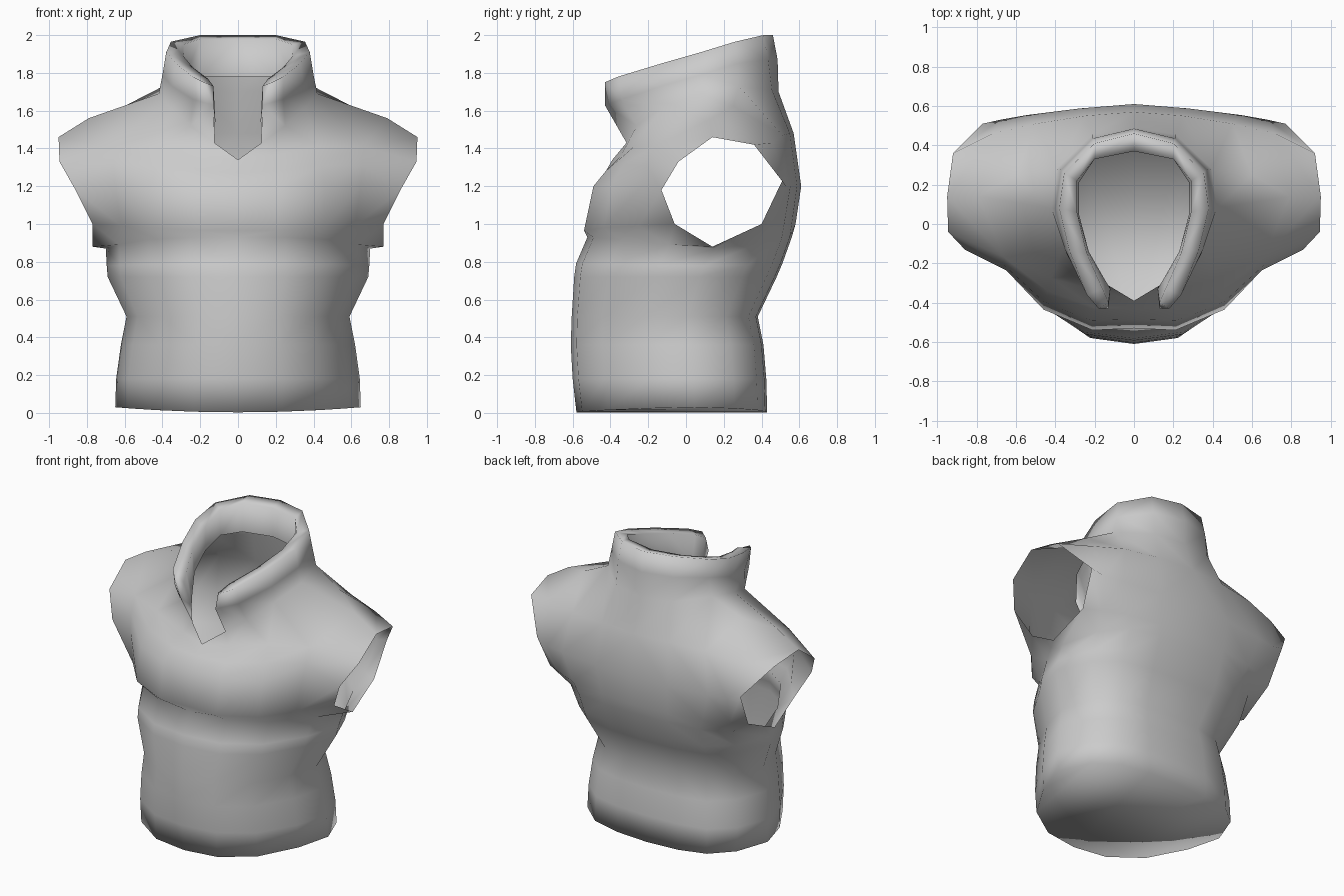
import bpy, bmesh

if "Cube" in bpy.data.objects:
    bpy.data.objects.remove(bpy.data.objects["Cube"])

grey = bpy.data.materials.new("mid grey")
grey.diffuse_color = (0.6, 0.6, 0.6, 1)
grey.use_nodes = True
grey.node_tree.nodes["Principled BSDF"].inputs["Base Color"].default_value = grey.diffuse_color

bm = bmesh.new()


def row(points):
    return [bm.verts.new(p) for p in points]


def face(*verts):
    bm.faces.new(verts)


def bridge(a, b):
    for i in range(len(a) - 1):
        face(a[i], a[i + 1], b[i + 1], b[i])


# Lower torso: half rings from front centre round to back centre
WIDTH = (0, .36, .68, .90, 1, .87, .65, .35, 0)
DEPTH = (0, .03, .165, .40, .62, .83, .95, .99, 1)
# height, half width, front y, back y, rise towards the side
LEVELS = [(.003, .65, -.58, .43, .027), (.18, .645, -.60, .425, 0), (.36, .62, -.61, .41, 0),
          (.51, .59, -.605, .38, 0), (.72, .69, -.592, .48, 0), (.79, .695, -.582, .51, -.01),
          (.93, .70, -.522, .56, -.06)]
rings = [row([(w * u, f + (b - f) * t, z + rise * u ** 2)
              for u, t in zip(WIDTH, DEPTH)]) for z, w, f, b, rise in LEVELS]
for v, u in zip(rings[-1], WIDTH):
    v.co.z = .93 - .06 * u ** 4
for lower, upper in zip(rings, rings[1:]):
    bridge(lower, upper)

# Closed base
hem, waist_top = rings[0], rings[-1]
for i in range(3):
    face(hem[i], hem[8 - i], hem[7 - i], hem[i + 1])
face(hem[3], hem[5], hem[4])

# Chest rows, from the centre out to the arm
chest = [row(p) for p in (
    [(0, -.53, .965), (.21, -.54, .965), (.46, -.435, .98), (.62, -.25, .99)],
    [(0, -.485, 1.2), (.22, -.49, 1.2), (.46, -.395, 1.2), (.65, -.235, 1.2)],
    [(0, -.39, 1.34), (.17, -.345, 1.36), (.42, -.275, 1.41), (.66, -.17, 1.41)])]
# Collarbone hollow: an extra chest row below the neckline
hollow = row([(0, -.43, 1.27), (.2, -.425, 1.28), (.44, -.34, 1.31), (.66, -.21, 1.31)])
# Back rows, from the arm in to the centre
back = [row(p) for p in (
    [(.65, .45, 1.0), (.49, .52, 1.0), (.25, .56, 1.0), (0, .58, 1.0)],
    [(.68, .53, 1.2), (.55, .553, 1.2), (.27, .588, 1.2), (0, .61, 1.2)],
    [(.72, .46, 1.43), (.50, .51, 1.47), (.25, .55, 1.48), (0, .57, 1.48)])]
for rows in ([waist_top[:4], chest[0], chest[1], hollow, chest[2]], [waist_top[5:]] + back):
    for lower, upper in zip(rows, rows[1:]):
        bridge(lower, upper)

# Arm opening, from the armpit up the front and down the back
arm = row([(.77, .14, .88), (.77, -.06, 1.0), (.86, -.13, 1.18), (.945, -.04, 1.33),
           (.95, .14, 1.46), (.92, .36, 1.42), (.77, .51, 1.23), (.75, .40, 1.0)])
face(waist_top[3], waist_top[4], arm[0], arm[1])
face(waist_top[4], waist_top[5], arm[7], arm[0])
face(waist_top[3], arm[1], chest[0][3])
face(waist_top[5], back[0][0], arm[7])
face(chest[0][3], arm[1], arm[2], chest[1][3])
face(chest[1][3], arm[2], hollow[3])
face(hollow[3], arm[2], arm[3], chest[2][3])
for i in range(2):
    face(back[i][0], back[i + 1][0], arm[6 - i], arm[7 - i])

# Collar rows, from back centre to the front opening
collar = [row(p) for p in (
    [(0, .49, 1.70), (.21, .455, 1.71), (.395, .28, 1.73), (.42, .08, 1.69),
     (.36, -.12, 1.62), (.25, -.26, 1.52), (.125, -.315, 1.43)],
    [(0, .485, 1.87), (.21, .435, 1.87), (.37, .275, 1.85), (.40, .08, 1.79),
     (.35, -.13, 1.73), (.24, -.34, 1.66), (.13, -.43, 1.63)],
    [(0, .46, 2.0), (.20, .41, 2.0), (.355, .26, 1.965), (.38, .08, 1.91),
     (.33, -.13, 1.85), (.24, -.36, 1.78), (.18, -.43, 1.75)],
    [(0, .37, 1.98), (.20, .33, 1.98), (.29, .22, 1.95), (.29, .06, 1.89),
     (.24, -.15, 1.83), (.16, -.33, 1.77), (.13, -.40, 1.73)],
    [(0, .38, 1.78), (.20, .33, 1.78), (.28, .21, 1.78), (.28, .05, 1.74),
     (.23, -.14, 1.68), (.15, -.28, 1.60), (.12, -.33, 1.55)])]
for lower, upper in zip(collar, collar[1:]):
    bridge(lower, upper)
face(collar[1][6], collar[2][6], collar[3][6], collar[4][6])
face(collar[0][6], collar[1][6], collar[4][6])

# Shoulders join the chest, back, arm and collar
ridge, slope = row([(.79, .14, 1.56), (.60, .25, 1.625)])
neck, front, rear = collar[0], chest[2], back[2]
face(front[0], front[1], neck[6])
face(front[1], front[2], neck[5], neck[6])
face(front[2], front[3], neck[4], neck[5])
face(front[3], ridge, neck[3], neck[4])
face(front[3], arm[3], arm[4], ridge)
face(rear[0], ridge, arm[4], arm[5])
fan = [rear[0], rear[1], neck[2], neck[3], ridge]
for i in range(5):
    face(fan[i], fan[(i + 1) % 5], slope)
face(rear[2], neck[1], neck[2], rear[1])
face(rear[3], neck[0], neck[1], rear[2])

# Mirror to the other side and shade smooth
bmesh.ops.recalc_face_normals(bm, faces=bm.faces)
for f in bm.faces:
    f.smooth = True
mesh = bpy.data.meshes.new("sleeveless_top")
bm.to_mesh(mesh)
bm.free()
mesh.materials.append(grey)
top = bpy.data.objects.new("sleeveless_top", mesh)
bpy.context.collection.objects.link(top)
mirror = top.modifiers.new("mirror", 'MIRROR')
mirror.use_clip = True
mirror.merge_threshold = 0.001
